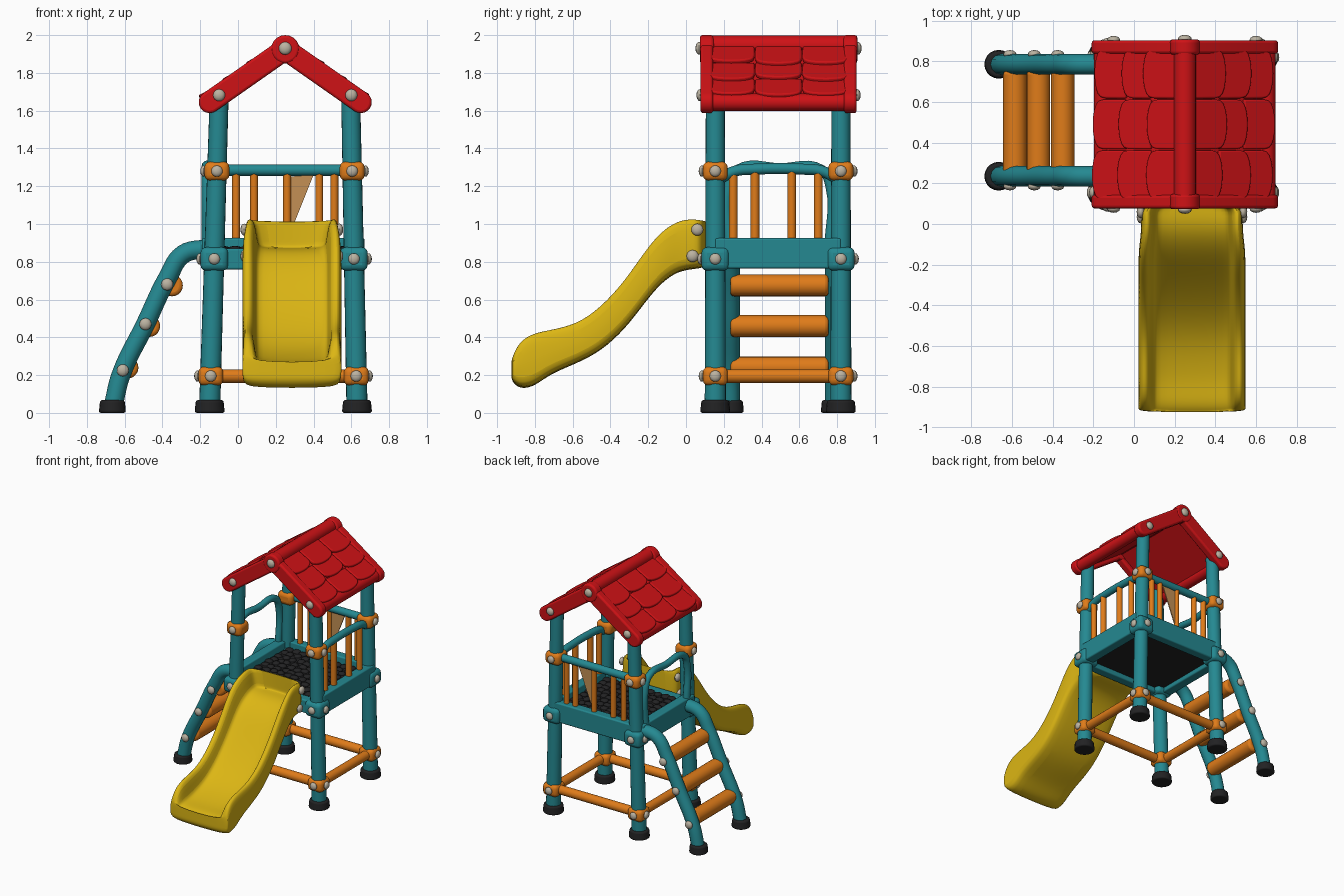
import bpy, bmesh, math, random
from mathutils import Vector, Matrix

random.seed(4)
if "Cube" in bpy.data.objects:
    bpy.data.objects.remove(bpy.data.objects["Cube"])


def material(name, rgb):
    m = bpy.data.materials.new(name)
    m.use_nodes = True
    m.diffuse_color = (*rgb, 1)
    node = next(n for n in m.node_tree.nodes if n.type == "BSDF_PRINCIPLED")
    node.inputs["Base Color"].default_value = (*rgb, 1)
    return m


RED = material("roof red", (0.62, 0.006, 0.008))
TEAL = material("frame teal", (0.018, 0.25, 0.285))
ORANGE = material("rail orange", (0.74, 0.2, 0.01))
YELLOW = material("slide yellow", (0.72, 0.47, 0.007))
BLACK = material("rubber black", (0.016, 0.016, 0.017))
BEIGE = material("bolt beige", (0.5, 0.45, 0.36))
TAN = material("panel tan", (0.55, 0.28, 0.09))


def finish(name, bm, mat, bevel=0, subsurf=0):
    bmesh.ops.recalc_face_normals(bm, faces=bm.faces)
    mesh = bpy.data.meshes.new(name)
    bm.to_mesh(mesh)
    bm.free()
    mesh.materials.append(mat)
    ob = bpy.data.objects.new(name, mesh)
    bpy.context.collection.objects.link(ob)
    if bevel:
        mod = ob.modifiers.new("round edges", "BEVEL")
        mod.width, mod.segments, mod.limit_method = bevel, 3, "ANGLE"
    if subsurf:
        mod = ob.modifiers.new("smooth", "SUBSURF")
        mod.levels = mod.render_levels = subsurf
    bpy.ops.object.select_all(action="DESELECT")
    bpy.context.view_layer.objects.active = ob
    ob.select_set(True)
    bpy.ops.object.shade_smooth_by_angle(angle=math.radians(40))
    return ob


def rod(name, a, b, r, mat, r2=None, bevel=0):
    a, b = Vector(a), Vector(b)
    d = b - a
    bm = bmesh.new()
    mtx = Matrix.Translation((a + b) / 2) @ d.to_track_quat("Z", "Y").to_matrix().to_4x4()
    bmesh.ops.create_cone(bm, cap_ends=True, segments=20, radius1=r, radius2=r2 or r,
                          depth=d.length, matrix=mtx)
    return finish(name, bm, mat, bevel)


def box(name, lo, hi, mat, bevel=0.01):
    lo, hi = Vector(lo), Vector(hi)
    bm = bmesh.new()
    bmesh.ops.create_cube(bm, size=1, matrix=Matrix.Translation((lo + hi) / 2)
                          @ Matrix.Diagonal((*(hi - lo), 1)))
    return finish(name, bm, mat, bevel)


def blob(name, centre, radii, mat):
    bm = bmesh.new()
    bmesh.ops.create_uvsphere(bm, u_segments=12, v_segments=8, radius=1,
                              matrix=Matrix.Translation(centre) @ Matrix.Diagonal((*radii, 1)))
    return finish(name, bm, mat)


def prism(name, outline, origin, u, v, depth, mat, bevel=0):
    """Flat outline in the u, v plane, thickened both ways along its normal."""
    o, u, v = Vector(origin), Vector(u).normalized(), Vector(v).normalized()
    w = u.cross(v).normalized() * depth / 2
    bm = bmesh.new()
    rings = [[bm.verts.new(o + u * p + v * q + w * s) for p, q in outline] for s in (-1, 1)]
    for ring in rings:
        bm.faces.new(ring)
    n = len(outline)
    for i in range(n):
        j = (i + 1) % n
        bm.faces.new((rings[0][i], rings[0][j], rings[1][j], rings[1][i]))
    return finish(name, bm, mat, bevel)


def pipe(name, points, r, mat):
    curve = bpy.data.curves.new(name, "CURVE")
    curve.dimensions, curve.bevel_depth, curve.bevel_resolution = "3D", r, 4
    curve.use_fill_caps, curve.resolution_u = True, 6
    sp = curve.splines.new("BEZIER")
    sp.bezier_points.add(len(points) - 1)
    for p, co in zip(sp.bezier_points, points):
        p.co = co
        p.handle_left_type = p.handle_right_type = "AUTO"
    curve.materials.append(mat)
    ob = bpy.data.objects.new(name, curve)
    bpy.context.collection.objects.link(ob)
    return ob


# Posts lean slightly inwards, with feet, clamps, collars and bolts
X0, X1, Y0, Y1, MID = -0.15, 0.63, 0.155, 0.82, 0.25


def post_x(sx, z):
    return (X0 + 0.03 * z) if sx < 0 else (X1 - 0.02 * z)


for sx in (-1, 1):
    for sy, y in ((-1, Y0), (1, Y1)):
        rod("post", (post_x(sx, 0), y, 0.03), (post_x(sx, 1.68), y, 1.68), 0.056, TEAL, 0.05)
        rod("post_foot", (post_x(sx, 0), y, 0), (post_x(sx, 0), y, 0.068), 0.08, BLACK, 0.073, 0.012)
        for z, mat, name in ((0.195, ORANGE, "lower_clamp"), (0.815, TEAL, "deck_collar"),
                             (1.28, ORANGE, "upper_clamp")):
            x, h = post_x(sx, z), 0.05 if mat is ORANGE else 0.062
            r = 0.066 if mat is ORANGE else 0.073
            box(name, (x - r, y - r, z - h), (x + r, y + r, z + h), mat, 0.03)
            blob("bolt", (x, y + sy * (r + 0.004), z), (0.03, 0.018, 0.03), BEIGE)
            blob("bolt", (x + sx * (r + 0.004), y, z), (0.018, 0.03, 0.03), BEIGE)

# Lower braces
for y in (Y0, Y1):
    rod("lower_brace", (X0, y, 0.195), (X1, y, 0.195), 0.036, ORANGE)
for x in (X0, X1):
    rod("lower_brace", (x, Y0, 0.195), (x, Y1, 0.195), 0.036, ORANGE)

# Deck with a pebbled top and its frame beams
box("deck", (X0, Y0, 0.80), (X1, Y1, 0.865), BLACK, 0)
for i in range(11):
    for j in range(10):
        blob("deck_pebble", (-0.08 + i * 0.064 + random.uniform(-0.01, 0.01),
                             0.21 + j * 0.062 + random.uniform(-0.01, 0.01), 0.865),
             (random.uniform(0.028, 0.036), random.uniform(0.026, 0.034), 0.018), BLACK)
box("front_beam", (X0, Y0 - 0.045, 0.76), (X1, Y0 + 0.03, 0.87), TEAL)
box("back_beam", (X0, Y1 - 0.03, 0.765), (X1, Y1 + 0.045, 0.925), TEAL)
box("side_beam", (X1 - 0.04, Y0, 0.765), (X1 + 0.04, Y1, 0.925), TEAL)
box("ladder_beam", (X0 - 0.04, Y0, 0.765), (X0 + 0.04, Y1, 0.925), TEAL)

# Railings: back, side, and an arched handle over the ladder
rod("back_rail", (-0.11, Y1, 1.285), (0.6, Y1, 1.285), 0.03, TEAL)
for x in (-0.01, 0.085, 0.26, 0.43, 0.51):
    rod("back_baluster", (x, Y1, 0.9), (x, Y1, 1.28), 0.021, ORANGE)
pipe("side_rail", [(0.615, y, z) for y, z in
     ((0.18, 1.24), (0.26, 1.28), (0.36, 1.29), (0.62, 1.29), (0.72, 1.28), (0.80, 1.24))], 0.029, TEAL)
for y in (0.25, 0.365, 0.56, 0.70):
    rod("side_baluster", (0.615, y, 0.9), (0.615, y, 1.28), 0.023, ORANGE)
pipe("ladder_handle", [(-0.165, y, z) for y, z in
     ((0.23, 0.88), (0.225, 1.2), (0.27, 1.285), (0.5, 1.295), (0.72, 1.285), (0.765, 1.2), (0.76, 0.88))],
     0.027, TEAL)
prism("rail_panel", [(0.26, 1.25), (0.40, 1.26), (0.28, 0.96)], (0, Y1, 0),
      (1, 0, 0), (0, 0, 1), 0.008, TAN)

# Ladder
for y in (0.235, 0.785):
    out = math.copysign(1, y - 0.5)
    pipe("ladder_rail", [(-0.66, y, 0.04), (-0.62, y, 0.2), (-0.49, y, 0.47), (-0.37, y, 0.72),
                         (-0.29, y, 0.84), (-0.16, y, 0.87)], 0.05, TEAL)
    rod("ladder_foot", (-0.665, y, 0), (-0.665, y, 0.068), 0.072, BLACK, 0.065, 0.012)
    for x, z in ((-0.61, 0.225), (-0.49, 0.47), (-0.375, 0.68)):
        blob("ladder_bolt", (x, y + out * 0.05, z), (0.032, 0.02, 0.032), BEIGE)
for x, z in ((-0.585, 0.24), (-0.47, 0.46), (-0.35, 0.675)):
    rod("ladder_rung", (x, 0.235, z), (x, 0.755, z), 0.058, ORANGE, bevel=0.02)

# Slide: U-shaped sections as (y, underside, floor, wall top)
stations = [(0.11, 0.77, 0.87, 1.02), (0.04, 0.76, 0.87, 1.035), (-0.04, 0.75, 0.85, 1.025),
            (-0.13, 0.69, 0.78, 0.97), (-0.22, 0.58, 0.67, 0.86), (-0.32, 0.445, 0.55, 0.71),
            (-0.45, 0.325, 0.42, 0.565), (-0.58, 0.26, 0.335, 0.475), (-0.72, 0.205, 0.29, 0.445),
            (-0.80, 0.14, 0.275, 0.43), (-0.87, 0.125, 0.27, 0.395), (-0.91, 0.15, 0.255, 0.33),
            (-0.925, 0.18, 0.24, 0.275)]
bm = bmesh.new()
rings = []
for y, b, f, t in stations:
    half = [(0.235, b), (0.265, b + 0.03), (0.262, t - 0.03), (0.24, t),
            (0.205, t - 0.015), (0.19, f + 0.02), (0.165, f)]
    loop = half + [(-x, z) for x, z in reversed(half)]
    rings.append([bm.verts.new((0.285 + x * (1 - 0.05 * (y > -0.1)), y, z)) for x, z in loop])
for r0, r1 in zip(rings, rings[1:]):
    for i in range(len(r0)):
        j = (i + 1) % len(r0)
        bm.faces.new((r0[i], r0[j], r1[j], r1[i]))
for ring in (rings[0], rings[-1]):
    n = len(ring)
    for i in range(n // 2 - 1):
        bm.faces.new((ring[i], ring[i + 1], ring[n - 2 - i], ring[n - 1 - i]))
finish("slide", bm, YELLOW, subsurf=2)
for s in (-1, 1):
    for y, z in ((0.06, 0.97), (0.035, 0.83)):
        blob("slide_bolt", (0.285 + s * 0.252, y, z), (0.02, 0.032, 0.032), BEIGE)

# Roof: slopes with scalloped shingles, ridge, eaves and rounded gable boards
RIDGE, SPAN, DROP = 1.925, 0.4, 0.28
LENGTH = math.hypot(SPAN, DROP)
for s in (-1, 1):
    down = Vector((s * SPAN, 0, -DROP)).normalized()
    up = Vector((s * DROP, 0, SPAN)).normalized()
    top = Vector((MID, 0.49, RIDGE))
    prism("roof_panel", [(-0.38, 0), (0.38, 0), (0.38, LENGTH), (-0.38, LENGTH)],
          top, (0, 1, 0), down, 0.05, RED)
    for row in range(3):
        for col in range(3):
            w, cut = 0.122, random.uniform(0.10, 0.13)
            arc = [(w * math.cos(a), cut + 0.06 * math.sin(a) ** 0.7)
                   for a in (math.pi * k / 10 for k in range(1, 10))]
            outline = [(-w, 0), (w, 0), (w, cut)] + arc + [(-w, cut)]
            start = top + down * (0.03 + row * 0.15) + up * 0.028
            start.y += (col - 1) * 0.25
            prism("shingle", outline, start, (0, 1, 0), down + up * 0.12, 0.026, RED, 0.008)
    eave = top + down * LENGTH
    rod("eave_edge", (eave.x, 0.09, eave.z), (eave.x, 0.89, eave.z), 0.046, RED, bevel=0.01)
    for y, out in ((0.11, -1), (0.87, 1)):
        ends = [(0.058 * math.cos(a), 0.058 * math.sin(a)) for a in
                (math.pi * k / 10 for k in range(11))]
        outline = [(p, q + LENGTH) for p, q in ends] + [(-p, -q) for p, q in ends]
        prism("gable_board", outline, (MID, y, RIDGE), up, down, 0.066, RED, 0.014)
        blob("gable_bolt", (MID + s * 0.35, y + out * 0.035, 1.682), (0.032, 0.02, 0.032), BEIGE)
rod("ridge_cap", (MID, 0.09, 1.944), (MID, 0.89, 1.944), 0.054, RED)
for y, out in ((0.11, -1), (0.87, 1)):
    rod("gable_boss", (MID, y - 0.037, RIDGE), (MID, y + 0.037, RIDGE), 0.075, RED, bevel=0.014)
    blob("gable_bolt", (MID, y + out * 0.04, 1.93), (0.034, 0.02, 0.034), BEIGE)
